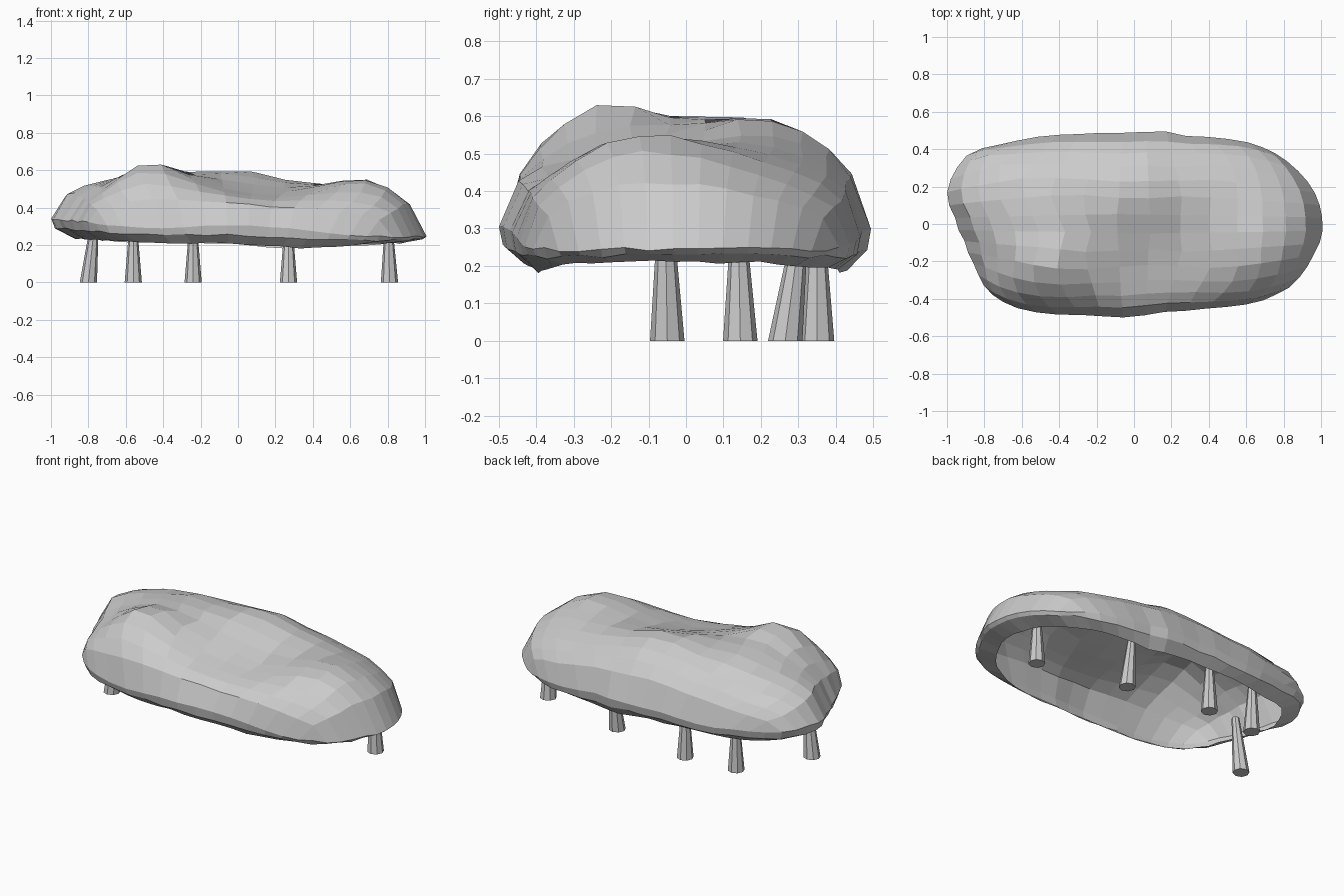
import bpy, bmesh, math, random
from mathutils import Vector

if "Cube" in bpy.data.objects:
    bpy.data.objects.remove(bpy.data.objects["Cube"])
random.seed(4)

# Plan outline of the canopy, anticlockwise
OUTLINE = [(1, .06), (.97, .16), (.89, .27), (.77, .37), (.64, .43), (.46, .46), (.28, .47),
           (.14, .5), (0, .485), (-.3, .48), (-.49, .47), (-.69, .43), (-.87, .39),
           (-.96, .28), (-1, .16), (-.955, .03), (-.9, -.1), (-.845, -.23), (-.78, -.36),
           (-.66, -.44), (-.48, -.48), (-.25, -.485), (-.03, -.5), (.15, -.47), (.4, -.45),
           (.66, -.42), (.83, -.34), (.95, -.18)]
POLAR = sorted((math.atan2(2 * y, x), math.hypot(x, 2 * y)) for x, y in OUTLINE)
POLAR = ([(POLAR[-1][0] - math.tau, POLAR[-1][1])] + POLAR
         + [(POLAR[0][0] + math.tau, POLAR[0][1])])


def radius(a):
    for (a0, r0), (a1, r1) in zip(POLAR, POLAR[1:]):
        if a0 <= a <= a1:
            return r0 + (r1 - r0) * (a - a0) / (a1 - a0)
    return 1


# Bumps and one dip on top: x, y, spread, height
BUMPS = [(-.5, -.26, .23, .15), (0, .2, .26, .075), (.74, -.14, .25, .095),
         (-.48, .17, .26, .065), (.17, -.23, .3, -.062), (-.9, .12, .24, .07)]


def top_height(x, y):
    return .54 + sum(h * math.exp(-((x - bx) ** 2 + (y - by) ** 2) / s ** 2)
                     for bx, by, s, h in BUMPS)


def edge_height(x, y):
    return .29 - .04 * x + .015 * math.sin(5 * x + 1)


def bottom_height(x, y):
    return .215 + .05 * max(0, -x - .5) - .03 * math.exp(-((x - .35) / .4) ** 2)


def place(a, t):
    r = radius(a) * t
    return r * math.cos(a), r * math.sin(a) / 2


# Canopy: quad grid wrapped onto a domed irregular plan, open below
bm = bmesh.new()
bmesh.ops.create_grid(bm, x_segments=15, y_segments=13, size=1)
for v in bm.verts:
    u, w = (math.sin(c * math.pi / 2) * .4 + c * .6 for c in v.co.xy)
    px, py = u * math.sqrt(1 - w * w / 2), w * math.sqrt(1 - u * u / 2)
    t, a = min(1, math.hypot(px, py)), math.atan2(py, px)
    x, y = place(a, t)
    lift = max(0, 1 - t ** 2.5) ** (1 / 2.4)
    z0 = edge_height(x, y)
    z = z0 + (top_height(x, y) - z0) * lift + random.uniform(-.005, .005)
    v.co = (x, y, z)

# Rim curled under in two rings
for shrink, mix in ((.98, .5), (.87, 1)):
    edges = [e for e in bm.edges if e.is_boundary]
    new = bmesh.ops.extrude_edge_only(bm, edges=edges)["geom"]
    for v in (g for g in new if isinstance(g, bmesh.types.BMVert)):
        x, y = place(math.atan2(2 * v.co.y, v.co.x), shrink)
        z = edge_height(x, y) * (1 - mix) + bottom_height(x, y) * mix
        v.co = (x, y, z + random.uniform(-.006, .006))
bmesh.ops.recalc_face_normals(bm, faces=bm.faces)
crown = max(bm.faces, key=lambda f: f.calc_center_median().z)
if crown.normal.z < 0:
    bmesh.ops.reverse_faces(bm, faces=bm.faces)
mesh = bpy.data.meshes.new("canopy")
bm.to_mesh(mesh)
bm.free()
bpy.context.collection.objects.link(bpy.data.objects.new("canopy", mesh))


# Tapered eight-sided legs, some leaning
def leg(name, foot, head):
    bm = bmesh.new()
    bmesh.ops.create_cone(bm, cap_ends=True, segments=8, radius1=.046, radius2=.021, depth=1)
    for v in bm.verts:
        end = foot if v.co.z < 0 else head
        v.co = Vector((v.co.x + end[0], v.co.y + end[1], 0 if v.co.z < 0 else end[2]))
    mesh = bpy.data.meshes.new(name)
    bm.to_mesh(mesh)
    bm.free()
    bpy.context.collection.objects.link(bpy.data.objects.new(name, mesh))


LEGS = [((.81, .145), (.805, .14, .3)), ((.27, .265), (.27, .305, .3)),
        ((-.24, .35), (-.24, .35, .3)), ((-.56, .325), (-.56, .33, .3)),
        ((-.8, -.05), (-.765, -.055, .33))]
for i, (foot, head) in enumerate(LEGS):
    leg(f"leg_{i + 1}", foot, head)
